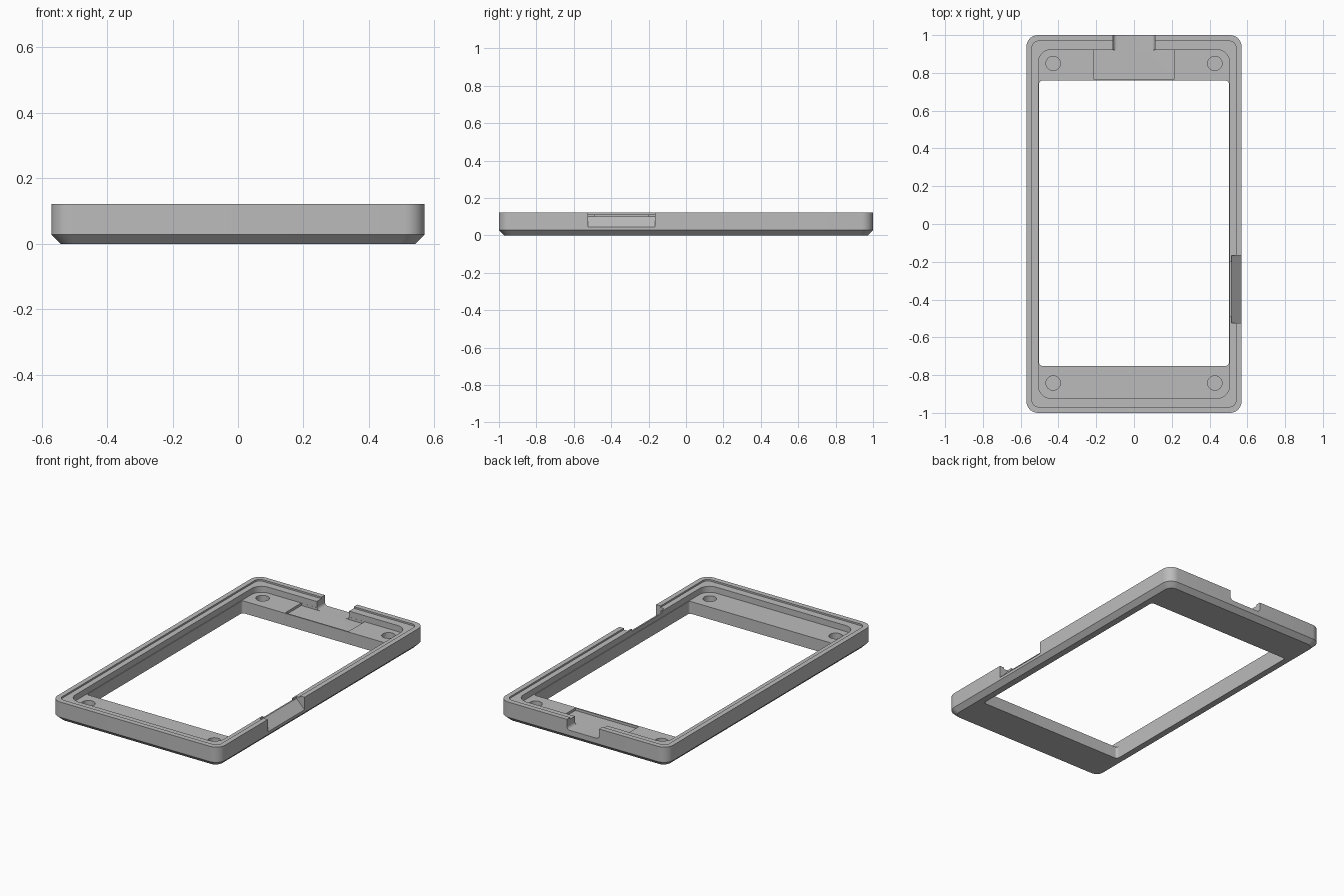
import bpy, bmesh, math

if "Cube" in bpy.data.objects:
    bpy.data.objects.remove(bpy.data.objects["Cube"])

grey = bpy.data.materials.new("plain grey")
grey.diffuse_color = (0.5, 0.5, 0.5, 1)
grey.use_nodes = True
grey.node_tree.nodes["Principled BSDF"].inputs["Base Color"].default_value = grey.diffuse_color


def make_object(name, bm):
    bmesh.ops.recalc_face_normals(bm, faces=bm.faces)
    mesh = bpy.data.meshes.new(name)
    bm.to_mesh(mesh)
    bm.free()
    mesh.materials.append(grey)
    ob = bpy.data.objects.new(name, mesh)
    bpy.context.collection.objects.link(ob)
    return ob


def rounded_ring(bm, hx, hy, r, z, cy=0.0, steps=8):
    """Rounded rectangle of vertices, counter-clockwise."""
    verts = []
    for k, (sx, sy) in enumerate([(1, 1), (-1, 1), (-1, -1), (1, -1)]):
        for i in range(steps + 1):
            a = math.pi / 2 * (k + i / steps)
            verts.append(bm.verts.new((sx * (hx - r) + r * math.cos(a),
                                       cy + sy * (hy - r) + r * math.sin(a), z)))
    return verts


def prism(name, profile, axis, a, b):
    """Extrude a 2D profile along an axis: 'y' uses (x, z), 'z' uses (x, y)."""
    bm = bmesh.new()
    place = (lambda p, t: (p[0], t, p[1])) if axis == 'y' else (lambda p, t: (p[0], p[1], t))
    lo = [bm.verts.new(place(p, a)) for p in profile]
    hi = [bm.verts.new(place(p, b)) for p in profile]
    bm.faces.new(lo)
    bm.faces.new(hi)
    for i in range(len(lo)):
        j = (i + 1) % len(lo)
        bm.faces.new((lo[i], lo[j], hi[j], hi[i]))
    return make_object(name, bm)


def box_profile(x0, x1, z0, z1):
    return [(x0, z0), (x1, z0), (x1, z1), (x0, z1)]


# Frame: closed loft of outer wall, rim, stepped ledge, pocket and window
bm = bmesh.new()
rings = [rounded_ring(bm, *p) for p in [
    (0.542, 0.972, 0.045, 0.0),
    (0.57, 1.0, 0.062, 0.028),
    (0.57, 1.0, 0.062, 0.122),
    (0.54, 0.968, 0.034, 0.122),
    (0.54, 0.968, 0.034, 0.112),
    (0.506, 0.922, 0.065, 0.112),
    (0.506, 0.922, 0.065, 0.075),
    (0.502, 0.755, 0.015, 0.075, 0.004),
    (0.502, 0.755, 0.015, 0.0, 0.004)]]
n = len(rings[0])
for r0, r1 in zip(rings, rings[1:] + rings[:1]):
    for i in range(n):
        j = (i + 1) % n
        bm.faces.new((r0[i], r0[j], r1[j], r1[i]))
frame = make_object("frame", bm)

# Side notch: sloped outer cut and a shorter shallow inner cut
cutters = [
    prism("side_slope_cut", [(0.515, 0.10), (0.58, 0.035), (0.58, 0.2), (0.515, 0.2)],
          'y', -0.525, -0.167),
    prism("side_inner_cut", box_profile(0.48, 0.517, 0.10, 0.2), 'y', -0.49, -0.20)]

# Back recess in the plate, and port notch with rounded lower corners
cutters.append(prism("recess_cut", box_profile(-0.215, 0.215, 0.06, 0.2), 'y', 0.767, 0.9215))
f = 0.02
corner = [(0.11 - f + f * math.sin(math.pi / 12 * i), 0.06 + f - f * math.cos(math.pi / 12 * i))
          for i in range(7)]
profile = corner + [(0.11, 0.2), (-0.11, 0.2)] + [(-x, z) for x, z in reversed(corner)]
cutters.append(prism("port_cut", profile, 'y', 0.90, 1.05))

# Blind corner holes
for sx in (-1, 1):
    for y in (-0.842, 0.85):
        circle = [(sx * 0.428 + 0.038 * math.cos(math.tau * i / 32),
                   y + 0.038 * math.sin(math.tau * i / 32)) for i in range(32)]
        cutters.append(prism("hole_cut", circle, 'z', 0.03, 0.2))

bpy.context.view_layer.objects.active = frame
for c in cutters:
    m = frame.modifiers.new(c.name, 'BOOLEAN')
    m.operation = 'DIFFERENCE'
    m.solver = 'EXACT'
    m.object = c
    bpy.ops.object.modifier_apply(modifier=m.name)
for c in cutters:
    bpy.data.objects.remove(c)

# Smooth rounded corners, crisp edges elsewhere
bpy.ops.object.select_all(action='DESELECT')
frame.select_set(True)
bpy.ops.object.shade_smooth_by_angle(angle=math.radians(25))
